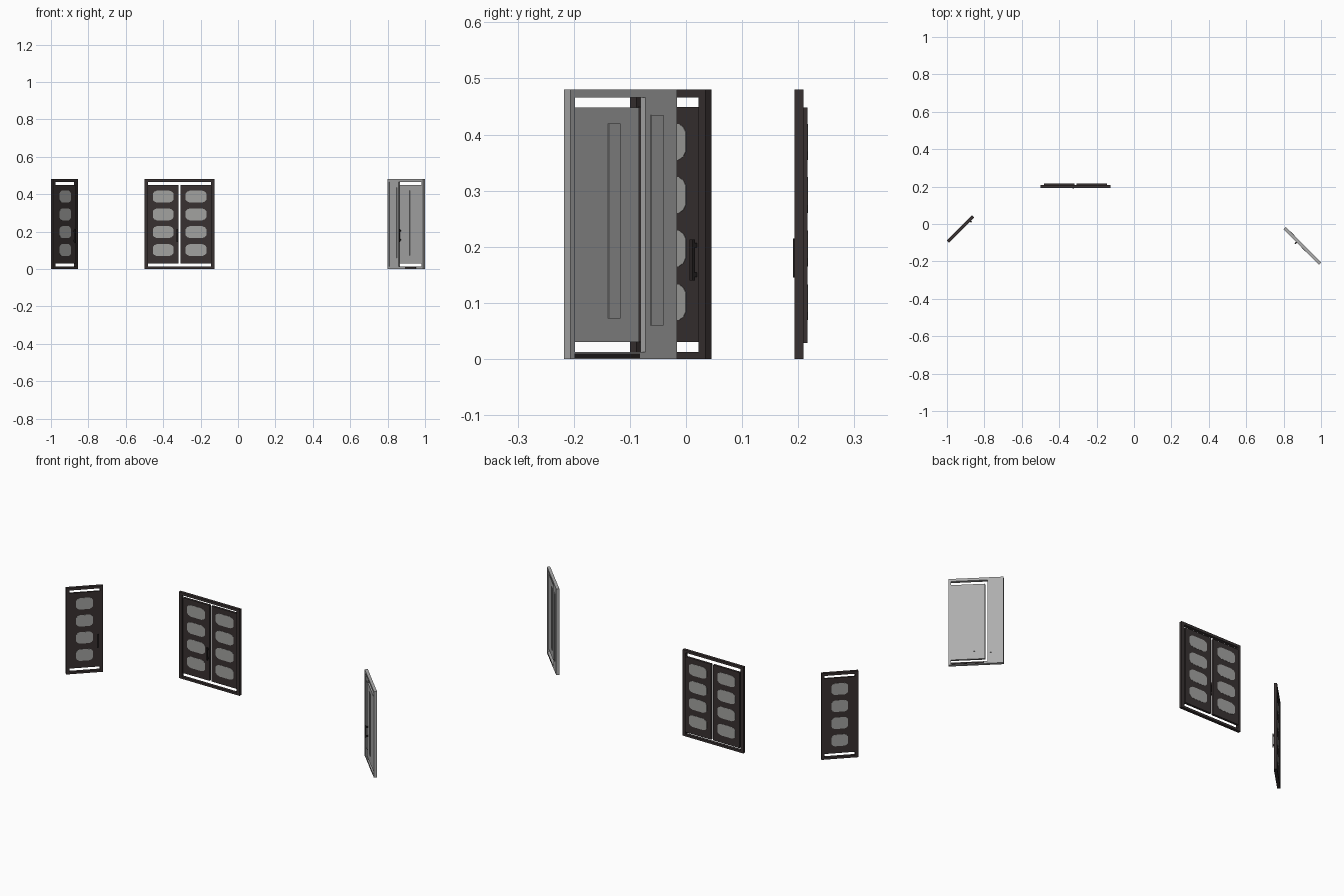
import bpy, bmesh, math
from mathutils import Matrix

if "Cube" in bpy.data.objects:
    bpy.data.objects.remove(bpy.data.objects["Cube"])


def material(name, r, g, b):
    m = bpy.data.materials.new(name)
    m.diffuse_color = (r, g, b, 1)
    m.use_nodes = True
    m.node_tree.nodes["Principled BSDF"].inputs["Base Color"].default_value = m.diffuse_color
    return m


DARK = material("dark_brown", 0.040, 0.031, 0.031)
GLASS = material("glass_grey", 0.36, 0.36, 0.35)
GREY = material("light_grey", 0.42, 0.42, 0.42)
BLACK = material("handle_black", 0.022, 0.018, 0.018)


def finish(bm, name, mat, place):
    bmesh.ops.recalc_face_normals(bm, faces=bm.faces)
    me = bpy.data.meshes.new(name)
    bm.to_mesh(me)
    bm.free()
    me.materials.append(mat)
    ob = bpy.data.objects.new(name, me)
    ob.matrix_world = place
    bpy.context.collection.objects.link(ob)


def boxes(name, mat, place, spans):
    """One object from boxes given as (x0, x1, y0, y1, z0, z1)."""
    bm = bmesh.new()
    for x0, x1, y0, y1, z0, z1 in spans:
        m = Matrix.Translation(((x0 + x1) / 2, (y0 + y1) / 2, (z0 + z1) / 2))
        bmesh.ops.create_cube(bm, size=1, matrix=m @ Matrix.Diagonal((x1 - x0, y1 - y0, z1 - z0, 1)))
    finish(bm, name, mat, place)


def windows(name, place, cx, w, y0, y1):
    """Four rounded panes, showing on both sides of the leaf."""
    bm = bmesh.new()
    corner = [(0.5, 0.27), (0.43, 0.41), (0.30, 0.5)]
    ring = (corner + [(-x, z) for x, z in reversed(corner)]
            + [(-x, -z) for x, z in corner] + [(x, -z) for x, z in reversed(corner)])
    for cz in (0.101, 0.197, 0.292, 0.387):
        f = bm.faces.new([bm.verts.new((cx + x * w, y0, cz + z * 0.064)) for x, z in ring])
        ext = bmesh.ops.extrude_face_region(bm, geom=[f])
        vs = [v for v in ext["geom"] if isinstance(v, bmesh.types.BMVert)]
        bmesh.ops.translate(bm, verts=vs, vec=(0, y1 - y0, 0))
    finish(bm, name, GLASS, place)


def frame(name, mat, place, w, bar):
    h, t = w / 2, 0.008
    boxes(name, mat, place, [
        (-h, -h + bar, -t, t, 0, 0.48), (h - bar, h, -t, t, 0, 0.48),
        (-h + bar, h - bar, -t, t, 0.466, 0.48), (-h + bar, h - bar, -t, t, 0, 0.012)])


def handle(name, place, x, y_back, y_front, z0=0.145, z1=0.215):
    boxes(name, BLACK, place, [
        (x - 0.004, x + 0.004, y_front, y_front + 0.004, z0, z1),
        (x - 0.004, x + 0.004, y_front + 0.004, y_back, z0 + 0.006, z0 + 0.014),
        (x - 0.004, x + 0.004, y_front + 0.004, y_back, z1 - 0.014, z1 - 0.006)])


def placed(x, y, deg):
    return Matrix.Translation((x, y, 0)) @ Matrix.Rotation(math.radians(deg), 4, 'Z')


# Single dark door, turned 45 degrees
P = placed(-0.9275, -0.027, 45)
frame("single_door_frame", DARK, P, 0.19, 0.017)
boxes("single_door_leaf", DARK, P, [(-0.079, 0.079, -0.005, 0.005, 0.03, 0.449)])
windows("single_door_windows", P, 0, 0.086, -0.006, 0.006)
handle("single_door_handle", P, 0.067, -0.005, -0.016, 0.14, 0.213)

# Double dark door, leaves set toward the back
P = placed(-0.3125, 0.201, 0)
frame("double_door_frame", DARK, P, 0.374, 0.018)
for side, label in ((-1, "left"), (1, "right")):
    a, b = sorted((side * 0.006, side * 0.168))
    boxes(label + "_leaf", DARK, P, [(a, b, 0.003, 0.0155, 0.028, 0.448)])
    windows(label + "_leaf_windows", P, side * 0.088, 0.11, 0.002, 0.0165)
handle("double_door_handle", P, -0.013, 0.003, -0.010)

# Grey door: sliding leaf beside a full-height fixed panel
P = placed(0.9, -0.117, -45)
frame("grey_door_frame", GREY, P, 0.268, 0.012)
boxes("fixed_panel", GREY, P, [(-0.134, -0.055, -0.004, 0.0085, 0, 0.48)])
boxes("sliding_leaf", GREY, P, [(-0.044, 0.122, -0.008, 0.003, 0.03, 0.448)])
boxes("fixed_panel_ribs", GREY, P, [(-0.098, -0.068, -0.006, 0.0105, 0.06, 0.435)])
boxes("sliding_leaf_ribs", GREY, P, [(0.004, 0.034, -0.010, 0.005, 0.072, 0.42)])
boxes("bottom_track", BLACK, P, [(-0.04, 0.124, 0.008, 0.009, 0.002, 0.010),
                                 (0.0, 0.08, -0.009, -0.008, 0.002, 0.010)])
handle("sliding_leaf_handle", P, -0.036, -0.008, -0.020)
